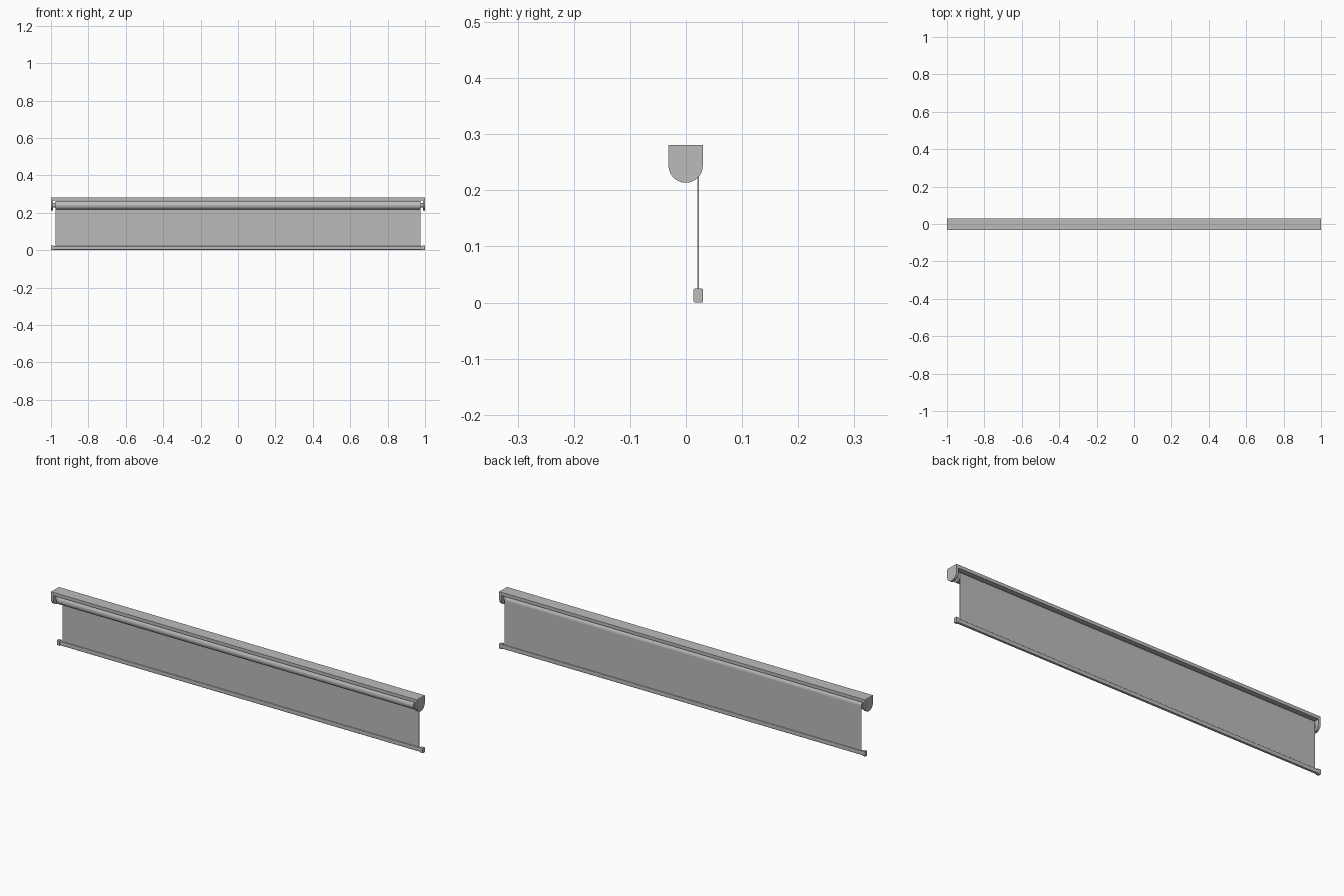
import bpy
import bmesh
import math

cube = bpy.data.objects.get("Cube")
if cube:
    bpy.data.objects.remove(cube, do_unlink=True)

grey = bpy.data.materials.new("mid_grey")
grey.use_nodes = True
colour = (0.5, 0.5, 0.5, 1)
grey.diffuse_color = colour
grey.node_tree.nodes["Principled BSDF"].inputs["Base Color"].default_value = colour


def extrude_x(name, profile, x0, x1):
    """Extrude a closed (y, z) profile from x0 to x1."""
    bm = bmesh.new()
    face = bm.faces.new([bm.verts.new((x0, y, z)) for y, z in profile])
    out = bmesh.ops.extrude_face_region(bm, geom=[face])
    moved = [v for v in out["geom"] if isinstance(v, bmesh.types.BMVert)]
    bmesh.ops.translate(bm, verts=moved, vec=(x1 - x0, 0, 0))
    bmesh.ops.recalc_face_normals(bm, faces=bm.faces)
    mesh = bpy.data.meshes.new(name)
    bm.to_mesh(mesh)
    bm.free()
    ob = bpy.data.objects.new(name, mesh)
    bpy.context.collection.objects.link(ob)
    mesh.materials.append(grey)
    bpy.ops.object.select_all(action="DESELECT")
    ob.select_set(True)
    bpy.context.view_layer.objects.active = ob
    bpy.ops.object.shade_smooth_by_angle(angle=math.radians(30))
    return ob


def arc(cy, cz, r, start, end, steps):
    angles = [math.radians(start + (end - start) * i / steps) for i in range(steps + 1)]
    return [(cy + r * math.cos(a), cz + r * math.sin(a)) for a in angles]


def rounded(y0, y1, z0, z1, r):
    return (arc(y1 - r, z1 - r, r, 0, 90, 4) + arc(y0 + r, z1 - r, r, 90, 180, 4)
            + arc(y0 + r, z0 + r, r, 180, 270, 4) + arc(y1 - r, z0 + r, r, 270, 360, 4))


def box(y0, y1, z0, z1):
    return [(y0, z0), (y1, z0), (y1, z1), (y0, z1)]


# Head rail and wound fabric roller
extrude_x("head_rail", box(-0.031, 0.03, 0.265, 0.281), -0.99, 0.99)
extrude_x("fabric_roll", arc(0, 0.24, 0.0235, 0, 360, 48)[:-1], -0.975, 0.975)
extrude_x("roller_core", arc(0, 0.24, 0.012, 0, 360, 24)[:-1], -0.99, 0.99)

# Hanging fabric and its weighted hem bar
extrude_x("fabric_sheet", box(0.0205, 0.0235, 0.015, 0.24), -0.975, 0.975)
extrude_x("hem_bar", rounded(0.0155, 0.0285, 0.002, 0.022, 0.003), -0.988, 0.988)

# Rounded end brackets and hem caps
bracket = [(0.03, 0.281), (-0.031, 0.281)] + arc(-0.0005, 0.244, 0.0305, 180, 360, 24)
for side, s in (("left", 1), ("right", -1)):
    extrude_x(side + "_bracket", bracket, 0.988 * s, s)
    extrude_x(side + "_hem_cap", rounded(0.0135, 0.0305, 0, 0.025, 0.003), 0.985 * s, s)
